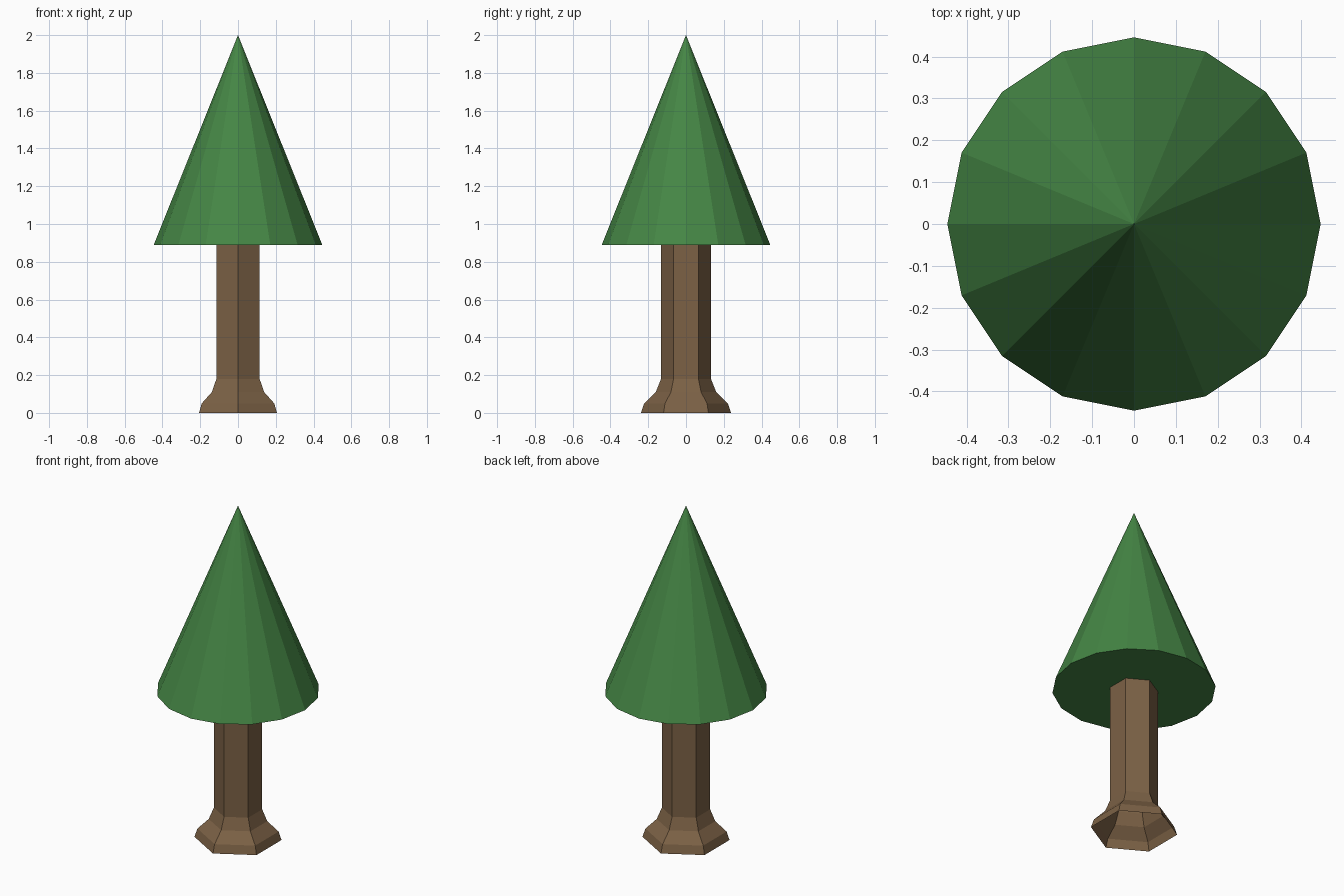
import bpy, bmesh
from math import cos, sin, tau

if "Cube" in bpy.data.objects:
    bpy.data.objects.remove(bpy.data.objects["Cube"])

def material(name, rgb):
    m = bpy.data.materials.new(name)
    m.diffuse_color = (*rgb, 1)
    m.use_nodes = True
    m.node_tree.nodes["Principled BSDF"].inputs["Base Color"].default_value = m.diffuse_color
    return m

def finish(bm, name, mat):
    bmesh.ops.recalc_face_normals(bm, faces=bm.faces)
    me = bpy.data.meshes.new(name)
    bm.to_mesh(me)
    bm.free()
    me.materials.append(mat)
    ob = bpy.data.objects.new(name, me)
    bpy.context.collection.objects.link(ob)

def ring(bm, sides, r, z, start=0.0):
    return [bm.verts.new((r * cos(start + tau * i / sides),
                          r * sin(start + tau * i / sides), z))
            for i in range(sides)]

# Trunk: open six-sided tube with a flared foot, corners on the y axis
bm = bmesh.new()
profile = [(0.238, 0), (0.222, 0.05), (0.16, 0.11), (0.132, 0.18), (0.132, 0.89)]
rings = [ring(bm, 6, r, z, tau / 4) for r, z in profile]
for a, b in zip(rings, rings[1:]):
    for i in range(6):
        j = (i + 1) % 6
        bm.faces.new((a[i], a[j], b[j], b[i]))
finish(bm, "trunk", material("bark", (0.20, 0.12, 0.06)))

# Foliage: sixteen-sided cone with a closed underside
bm = bmesh.new()
rim = ring(bm, 16, 0.446, 0.89)
tip = bm.verts.new((0, 0, 2))
for i in range(16):
    bm.faces.new((rim[i], rim[(i + 1) % 16], tip))
bm.faces.new(rim[::-1])
finish(bm, "foliage", material("needles", (0.06, 0.24, 0.06)))
